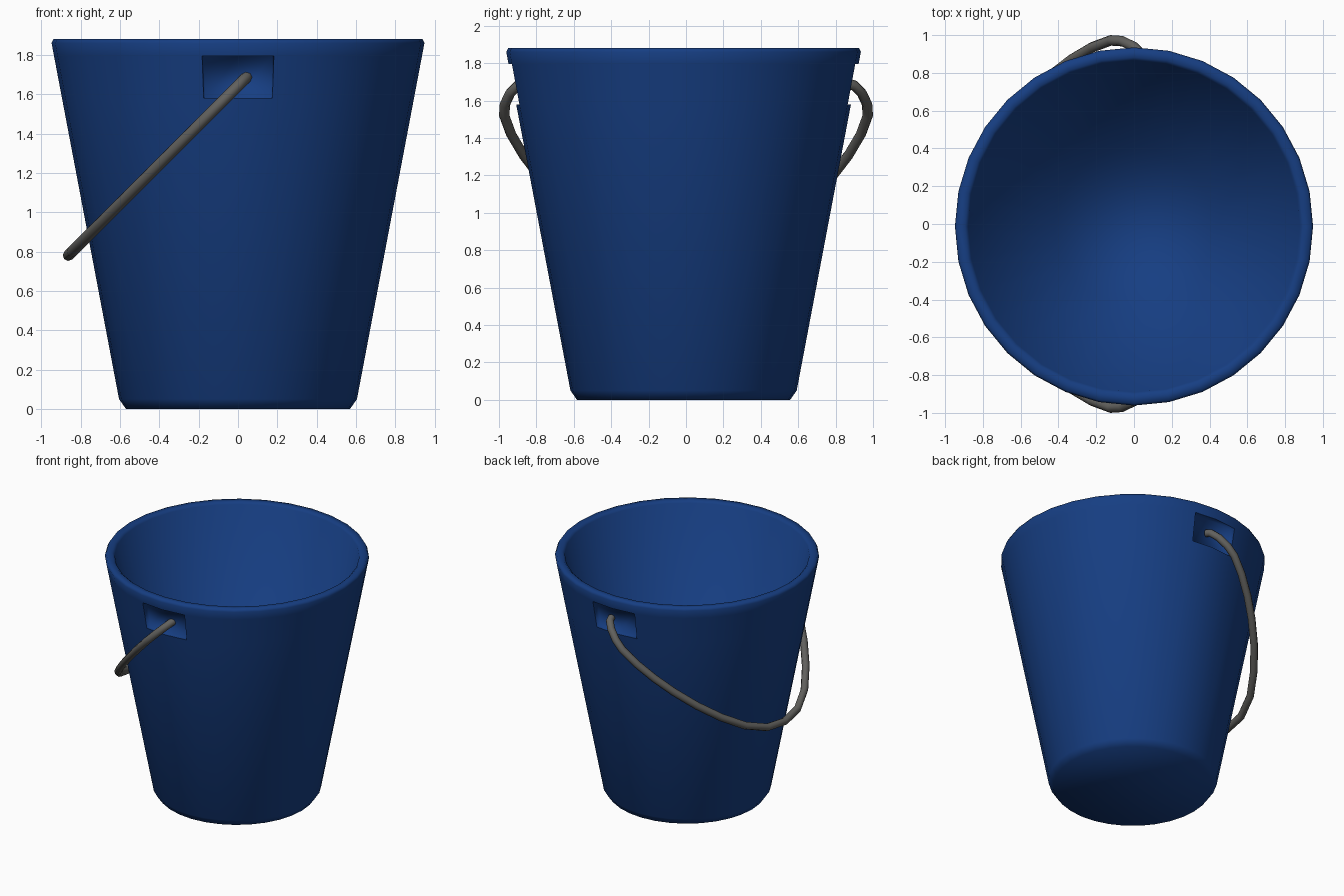
import bpy, bmesh, math
from mathutils import Vector

if "Cube" in bpy.data.objects:
    bpy.data.objects.remove(bpy.data.objects["Cube"])

SIDES = 32
BODY_Y = -0.013


def material(name, color):
    m = bpy.data.materials.new(name)
    m.diffuse_color = color
    m.use_nodes = True
    m.node_tree.nodes["Principled BSDF"].inputs["Base Color"].default_value = m.diffuse_color
    return m


def add_object(name, mesh, mat):
    obj = bpy.data.objects.new(name, mesh)
    bpy.context.collection.objects.link(obj)
    mesh.materials.clear()
    mesh.materials.append(mat)
    for p in mesh.polygons:
        p.use_smooth = True
    return obj


def outer_radius(z):
    return 0.605 + (z - 0.05) * (0.948 - 0.605) / (1.86 - 0.05)


# Bucket: lathe profile (radius, z), from outer base over the rim to the inner floor
profile = [(0.57, 0.0), (0.605, 0.05), (outer_radius(1.58), 1.58),
           (outer_radius(1.795), 1.795), (0.948, 1.86), (0.938, 1.88),
           (0.895, 1.88), (0.878, 1.865), (0.42, 0.08)]
POCKET_ROW = 2

bm = bmesh.new()
rings = []
for r, z in profile:
    rings.append([bm.verts.new((r * math.cos(math.tau * i / SIDES),
                                r * math.sin(math.tau * i / SIDES), z))
                  for i in range(SIDES)])
pockets = {SIDES // 4: [], 3 * SIDES // 4: []}
for k in range(len(rings) - 1):
    a, b = rings[k], rings[k + 1]
    for i in range(SIDES):
        j = (i + 1) % SIDES
        f = bm.faces.new((a[i], a[j], b[j], b[i]))
        if k == POCKET_ROW:
            for mid, faces in pockets.items():
                if i in (mid - 1, mid):
                    faces.append(f)
bm.faces.new(list(reversed(rings[0])))
bm.faces.new(rings[-1])

# Handle pockets: push two neighbouring faces inward, front and back
for faces in pockets.values():
    rim = [e for e in {e for f in faces for e in f.edges}
           if sum(f in faces for f in e.link_faces) == 1]
    out = bmesh.ops.extrude_face_region(bm, geom=faces)
    bmesh.ops.delete(bm, geom=[f for f in faces if f.is_valid], context="FACES")
    for e in rim:
        e.smooth = False
    for v in (g for g in out["geom"] if isinstance(g, bmesh.types.BMVert)):
        radial = Vector((v.co.x, v.co.y, 0)).normalized()
        v.co -= radial * 0.04
bmesh.ops.recalc_face_normals(bm, faces=bm.faces)
mesh = bpy.data.meshes.new("bucket_body")
bm.to_mesh(mesh)
bm.free()
body = add_object("bucket_body", mesh, material("blue_plastic", (0.008, 0.048, 0.225, 1)))
body.location.y = BODY_Y

# Handle: half of the bail as (y, z), mirrored in y, lying in a 45 degree plane
half = [(0.865, 1.69), (0.90, 1.68), (0.94, 1.64), (0.968, 1.58), (0.972, 1.52),
        (0.935, 1.42), (0.87, 1.31), (0.785, 1.20), (0.67, 1.08), (0.53, 0.965),
        (0.37, 0.865), (0.19, 0.80)]
path = half + [(0.0, 0.78)] + [(-y, z) for y, z in reversed(half)]
curve = bpy.data.curves.new("handle_path", "CURVE")
curve.dimensions = "3D"
curve.bevel_depth = 0.028
curve.bevel_resolution = 2
curve.use_fill_caps = True
spline = curve.splines.new("POLY")
spline.points.add(len(path) - 1)
for p, (y, z) in zip(spline.points, path):
    p.co = (z - 1.643, y, z, 1)
temp = bpy.data.objects.new("handle_path", curve)
bpy.context.collection.objects.link(temp)
bpy.context.view_layer.update()
deps = bpy.context.evaluated_depsgraph_get()
handle_mesh = bpy.data.meshes.new_from_object(temp.evaluated_get(deps))
bpy.data.objects.remove(temp)
add_object("handle", handle_mesh, material("dark_metal", (0.12, 0.118, 0.11, 1)))
